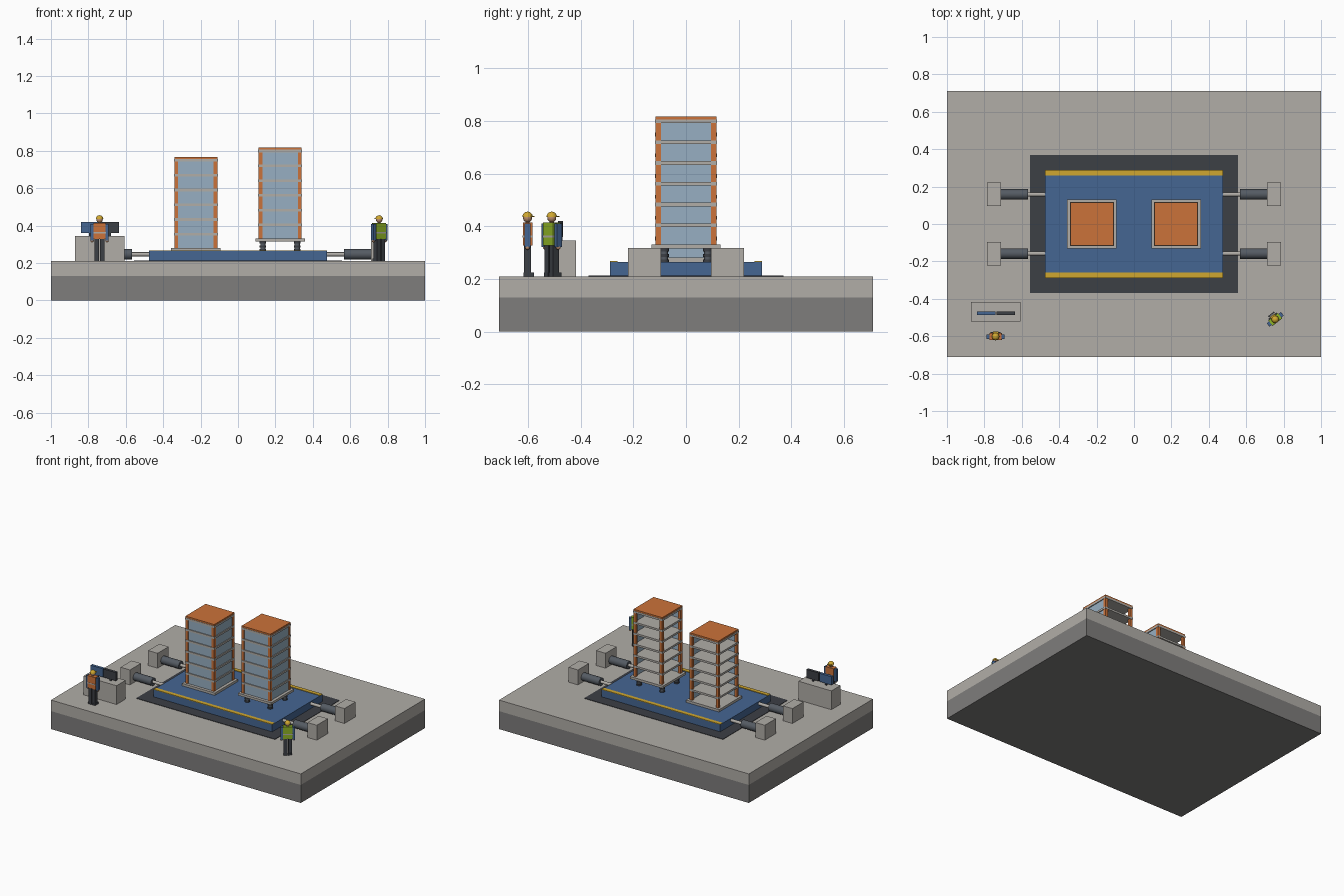
import bpy, bmesh, math
from mathutils import Matrix, Vector

if "Cube" in bpy.data.objects:
    bpy.data.objects.remove(bpy.data.objects["Cube"], do_unlink=True)


def material(name, r, g, b):
    m = bpy.data.materials.new(name)
    m.use_nodes = True
    m.diffuse_color = (r, g, b, 1)
    m.node_tree.nodes["Principled BSDF"].inputs["Base Color"].default_value = (r, g, b, 1)
    return m


CONCRETE = material("pale concrete", 0.44, 0.42, 0.39)
FOUNDATION = material("dark concrete", 0.21, 0.205, 0.2)
CHARCOAL = material("charcoal", 0.045, 0.05, 0.06)
STEEL = material("steel", 0.09, 0.105, 0.125)
BLUE = material("blue paint", 0.06, 0.133, 0.29)
YELLOW = material("safety yellow", 0.63, 0.39, 0.03)
ORANGE = material("orange", 0.6, 0.17, 0.042)
GLASS = material("pale blue glass", 0.31, 0.43, 0.54)
GREEN = material("lime green", 0.28, 0.46, 0.02)
SKIN = material("skin", 0.5, 0.27, 0.15)


def finish(bm, name, mat, matrix, smooth=False):
    bm.transform(matrix)
    mesh = bpy.data.meshes.new(name)
    bm.to_mesh(mesh)
    bm.free()
    mesh.materials.append(mat)
    obj = bpy.data.objects.new(name, mesh)
    bpy.context.collection.objects.link(obj)
    if smooth:
        bpy.ops.object.select_all(action="DESELECT")
        obj.select_set(True)
        bpy.context.view_layer.objects.active = obj
        bpy.ops.object.shade_smooth_by_angle()
    return obj


def box(name, mat, centre, size, z0, z1, frame=Matrix()):
    """Upright box: plan centre and plan size, from z0 to z1."""
    bm = bmesh.new()
    bmesh.ops.create_cube(bm, size=1)
    place = Matrix.Translation((*centre, (z0 + z1) / 2)) @ Matrix.Diagonal((*size, z1 - z0, 1))
    return finish(bm, name, mat, frame @ place)


def rod(name, mat, start, end, radius, frame=Matrix()):
    """Round bar between two points."""
    a, b = Vector(start), Vector(end)
    bm = bmesh.new()
    bmesh.ops.create_cone(bm, cap_ends=True, segments=24, radius1=radius, radius2=radius,
                          depth=(b - a).length)
    turn = (b - a).to_track_quat("Z", "Y").to_matrix().to_4x4()
    return finish(bm, name, mat, frame @ Matrix.Translation((a + b) / 2) @ turn, True)


def ball(name, mat, centre, radius, frame, dome=False):
    bm = bmesh.new()
    bmesh.ops.create_uvsphere(bm, u_segments=16, v_segments=10, radius=radius)
    if dome:
        cut = bmesh.ops.bisect_plane(bm, geom=bm.verts[:] + bm.edges[:] + bm.faces[:],
                                     plane_co=(0, 0, 0), plane_no=(0, 0, 1), clear_inner=True)
        rim = [e for e in cut["geom_cut"] if isinstance(e, bmesh.types.BMEdge)]
        bmesh.ops.edgeloop_fill(bm, edges=rim)
    return finish(bm, name, mat, frame @ Matrix.Translation(centre), True)


# Ground block, pit and shaking table
GROUND = 0.21
TABLE = 0.264
box("foundation", FOUNDATION, (0, 0), (2, 1.42), 0, 0.13)
box("floor_slab", CONCRETE, (0, 0), (2, 1.42), 0.13, GROUND)
box("pit", CHARCOAL, (0, 0), (1.11, 0.74), GROUND, 0.213)
box("shaking_table", BLUE, (0, 0), (0.95, 0.576), 0.213, TABLE)
for side in (-1, 1):
    box("table_stripe", YELLOW, (0, side * 0.274), (0.95, 0.028), TABLE, TABLE + 0.004)

# Actuators pushing the table from both ends
for sx in (-1, 1):
    for sy in (-1, 1):
        y, z = sy * 0.158, 0.247
        box("reaction_block", CONCRETE, (sx * 0.748, y), (0.075, 0.126), GROUND, 0.318)
        rod("actuator_body", STEEL, (sx * 0.567, y, z), (sx * 0.71, y, z), 0.028)
        rod("actuator_rod", CONCRETE, (sx * 0.475, y, z), (sx * 0.567, y, z), 0.011)


def tower(x, base):
    """Six-storey frame, glazed on the front and the +x side."""
    storey, floors = 0.079, 6
    top = base + storey * floors
    box("tower_base", CONCRETE, (x, 0), (0.264, 0.264), base - 0.017, base)
    for sx in (-1, 1):
        for sy in (-1, 1):
            box("column", ORANGE, (x + sx * 0.105, sy * 0.105), (0.02, 0.02), base, top)
    for k in range(floors):
        z0 = base + k * storey
        z1 = z0 + storey
        box("floor", CONCRETE, (x, 0), (0.234, 0.234), z1 - 0.014, z1)
        box("front_window", GLASS, (x, -0.108), (0.19, 0.006), z0, z1 - 0.014)
        box("side_window", GLASS, (x + 0.108, 0), (0.006, 0.19), z0, z1 - 0.014)
    box("roof", ORANGE, (x, 0), (0.23, 0.23), top, top + 0.011)


tower(-0.225, TABLE + 0.018)
tower(0.225, 0.332)

# Layered bearings below the second tower
for sx in (-1, 1):
    for sy in (-1, 1):
        x, y = 0.225 + sx * 0.092, sy * 0.083
        for i in range(5):
            z = TABLE + i * 0.0102
            wide = i % 2 == 0
            rod("bearing_layer", CHARCOAL if wide else STEEL,
                (x, y, z), (x, y, z + 0.0102), 0.018 if wide else 0.014)

# Control desk
box("control_desk", CONCRETE, (-0.74, -0.469), (0.264, 0.104), GROUND, 0.346)
for x, mat in ((-0.79, BLUE), (-0.686, CHARCOAL)):
    box("monitor_stand", CHARCOAL, (x, -0.475), (0.015, 0.012), 0.346, 0.365)
    box("monitor", mat, (x, -0.477), (0.097, 0.02), 0.36, 0.42)


def worker(x, y, angle, vest):
    """Standing figure facing its own +y."""
    f = Matrix.Translation((x, y, GROUND)) @ Matrix.Rotation(angle, 4, "Z")
    for s in (-1, 1):
        box("leg", CHARCOAL, (s * 0.015, 0), (0.024, 0.028), 0, 0.12, f)
        box("boot", CHARCOAL, (s * 0.015, 0.005), (0.025, 0.04), 0, 0.014, f)
        box("arm", BLUE, (s * 0.04, 0), (0.016, 0.024), 0.112, 0.2, f)
        ball("hand", SKIN, (s * 0.04, 0, 0.11), 0.009, f)
    box("vest", vest, (0, 0), (0.064, 0.036), 0.118, 0.205, f)
    box("reflective_band", CONCRETE, (0, 0), (0.066, 0.038), 0.148, 0.156, f)
    rod("neck", SKIN, (0, 0, 0.2), (0, 0, 0.215), 0.008, f)
    ball("head", SKIN, (0, 0, 0.222), 0.017, f)
    ball("helmet", YELLOW, (0, 0, 0.226), 0.02, f, dome=True)
    box("helmet_brim", YELLOW, (0, 0.016), (0.03, 0.02), 0.225, 0.229, f)
    return f


worker(-0.74, -0.602, 0, ORANGE)
frame = worker(0.755, -0.51, math.radians(38), GREEN)
box("clipboard", CHARCOAL, (0, 0.034), (0.04, 0.006), 0.155, 0.205, frame)
box("clipboard_paper", CONCRETE, (0, 0.029), (0.034, 0.004), 0.158, 0.2, frame)
